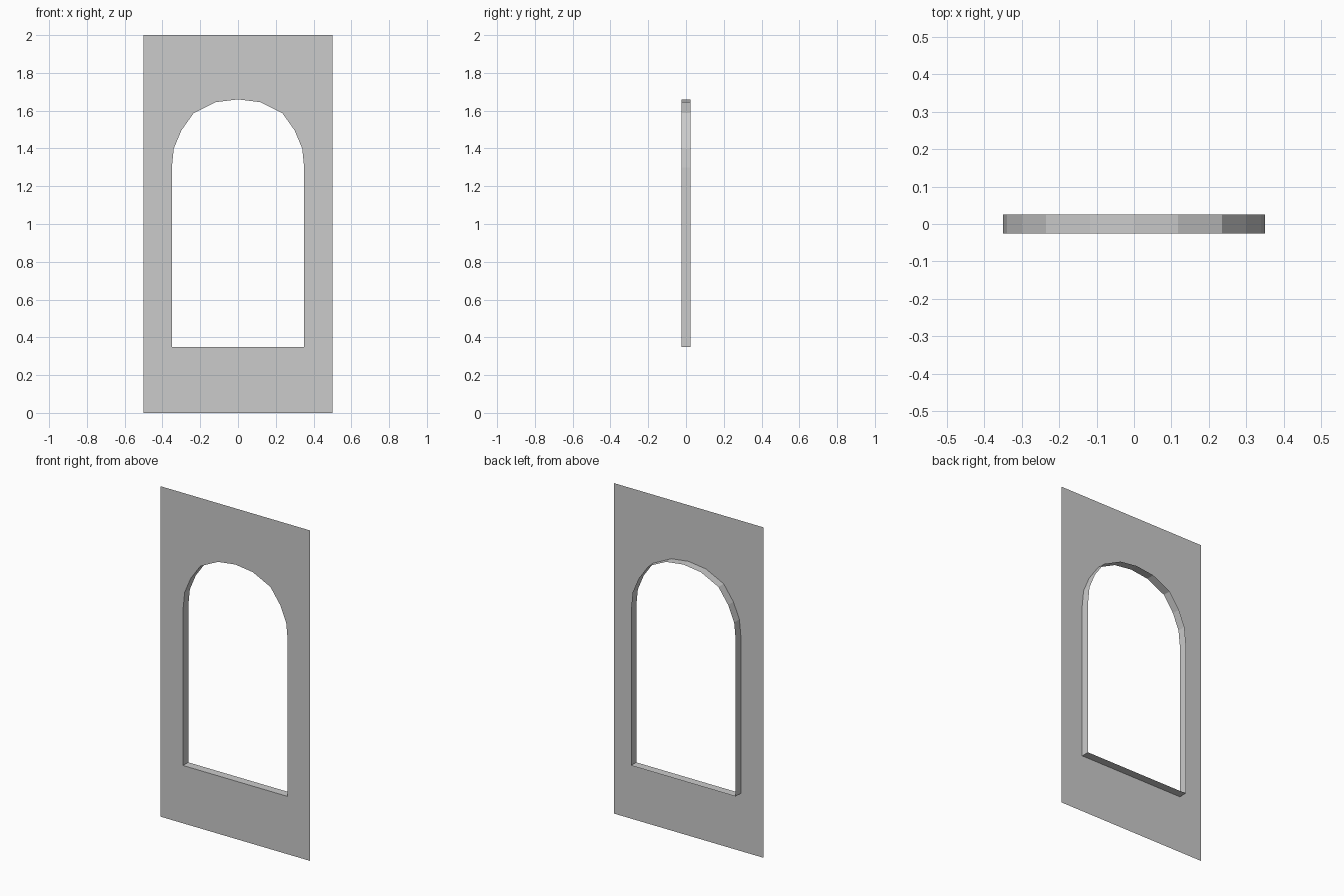
import bpy
import bmesh

cube = bpy.data.objects.get("Cube")
if cube:
    bpy.data.objects.remove(cube)

HALF_WIDTH, HEIGHT, HALF_DEPTH = 0.5, 2.0, 0.025

# Right half of the arched opening, from crown down to the sill centre
opening = [(0, 1.66), (0.117, 1.645), (0.235, 1.587), (0.3, 1.495),
           (0.34, 1.4), (0.35, 1.3), (0.35, 0.35), (0, 0.35)]
border = [(0, 0), (HALF_WIDTH, 0), (HALF_WIDTH, HEIGHT), (0, HEIGHT)]

grey = bpy.data.materials.new("plain_grey")
grey.use_nodes = True
colour = (0.6, 0.6, 0.6, 1)
grey.diffuse_color = colour
grey.node_tree.nodes["Principled BSDF"].inputs["Base Color"].default_value = colour

bm = bmesh.new()


def add_points(points, y):
    return [bm.verts.new((x, y, z)) for x, z in points]


# Thin front sheet
edge = add_points(border, -HALF_DEPTH)
front = add_points(opening, -HALF_DEPTH)
bm.faces.new(edge + front)

# Reveal running back from the opening
back = add_points(opening, HALF_DEPTH)
for i in range(len(opening) - 1):
    bm.faces.new((front[i + 1], front[i], back[i], back[i + 1]))

mesh = bpy.data.meshes.new("arched_wall_panel")
bm.to_mesh(mesh)
bm.free()
mesh.materials.append(grey)
panel = bpy.data.objects.new("arched_wall_panel", mesh)
bpy.context.collection.objects.link(panel)

# Other half
mirror = panel.modifiers.new("mirror_halves", 'MIRROR')
mirror.use_axis[0] = True
mirror.use_clip = True
